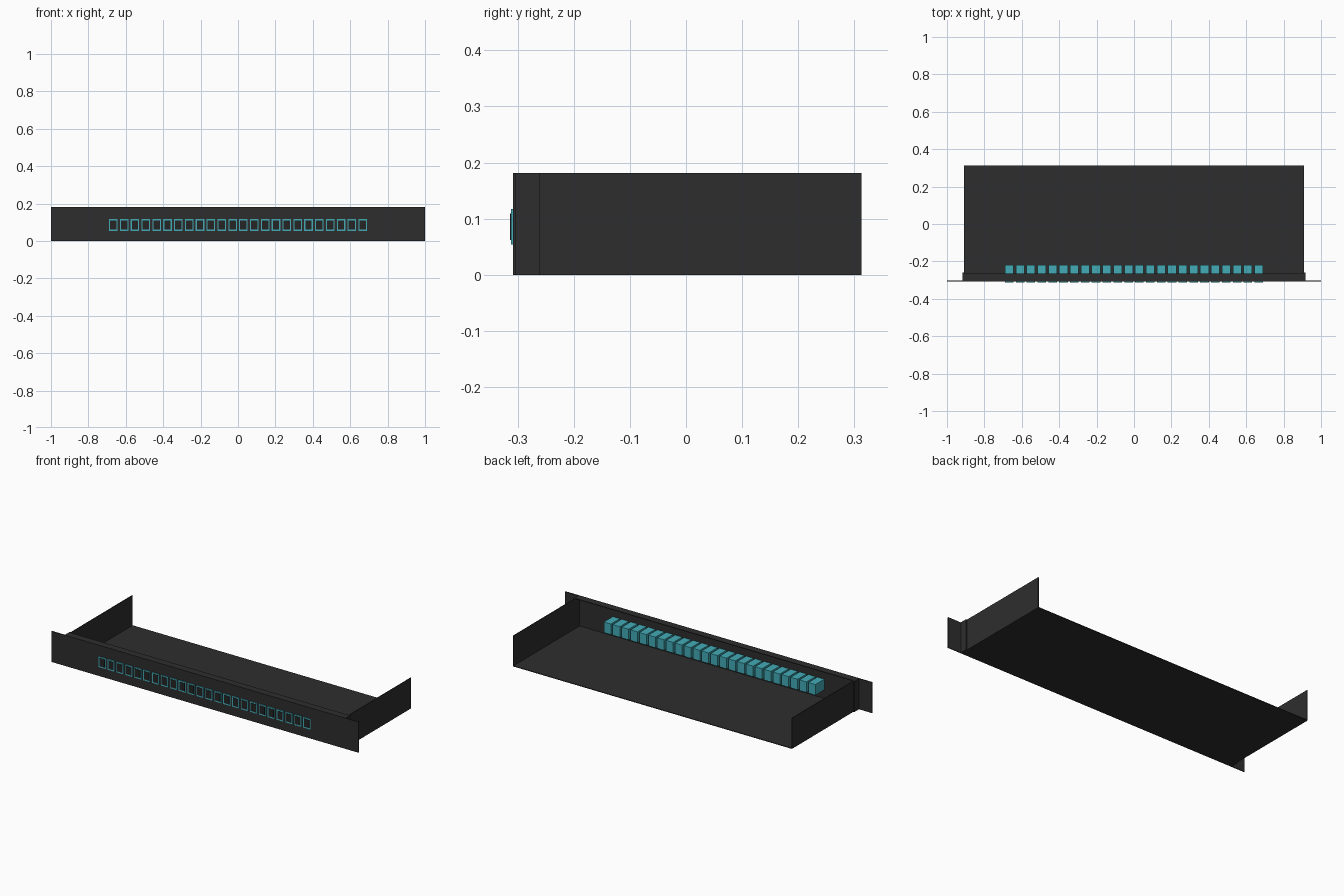
import bpy
import bmesh
from mathutils import Vector

cube = bpy.data.objects.get("Cube")
if cube:
    bpy.data.objects.remove(cube, do_unlink=True)


def material(name, colour):
    mat = bpy.data.materials.new(name)
    mat.use_nodes = True
    mat.diffuse_color = colour
    mat.node_tree.nodes["Principled BSDF"].inputs["Base Color"].default_value = colour
    return mat


def box(name, x, y, z, mat):
    """Box between the given (low, high) ranges."""
    size = Vector((x[1] - x[0], y[1] - y[0], z[1] - z[0]))
    centre = Vector((sum(x), sum(y), sum(z))) / 2
    bm = bmesh.new()
    bmesh.ops.create_cube(bm, size=1)
    bmesh.ops.scale(bm, vec=size, verts=bm.verts)
    mesh = bpy.data.meshes.new(name)
    bm.to_mesh(mesh)
    bm.free()
    mesh.materials.append(mat)
    obj = bpy.data.objects.new(name, mesh)
    obj.location = centre
    bpy.context.collection.objects.link(obj)
    return obj


charcoal = material("charcoal_steel", (0.027, 0.027, 0.027, 1))
black = material("black_socket", (0.018, 0.018, 0.018, 1))
teal = material("teal_plastic", (0.056, 0.41, 0.47, 1))

HEIGHT = 0.181
FRONT, PLATE_BACK, REAR = -0.308, -0.303, 0.313
HALF = 0.91
THICK = 0.004

# Front plate with mounting ears, and its folded top lip
box("front_plate", (-1, 1), (FRONT, PLATE_BACK), (0, HEIGHT), charcoal)
box("top_lip", (-HALF, HALF), (PLATE_BACK, -0.265), (HEIGHT - THICK, HEIGHT), charcoal)

# Open tray
box("tray_floor", (-HALF, HALF), (PLATE_BACK, REAR), (0, THICK), charcoal)
for side, sign in (("left", 1), ("right", -1)):
    wall = sorted((sign * (HALF - THICK), sign * HALF))
    box(side + "_wall", wall, (PLATE_BACK, REAR), (THICK, HEIGHT), charcoal)
    flange = sorted((sign * HALF, sign * (HALF + 0.006)))
    box(side + "_flange", flange, (PLATE_BACK, -0.26), (0, HEIGHT), charcoal)

# Row of jacks through the plate, each with a dark socket face
COUNT, PITCH = 24, 0.058
for i in range(COUNT):
    x = (i - (COUNT - 1) / 2) * PITCH
    box(f"jack_{i + 1}", (x - 0.023, x + 0.023), (-0.312, -0.22), (0.054, 0.117), teal)
    box(f"socket_{i + 1}", (x - 0.017, x + 0.017), (-0.314, -0.311), (0.062, 0.109), black)
